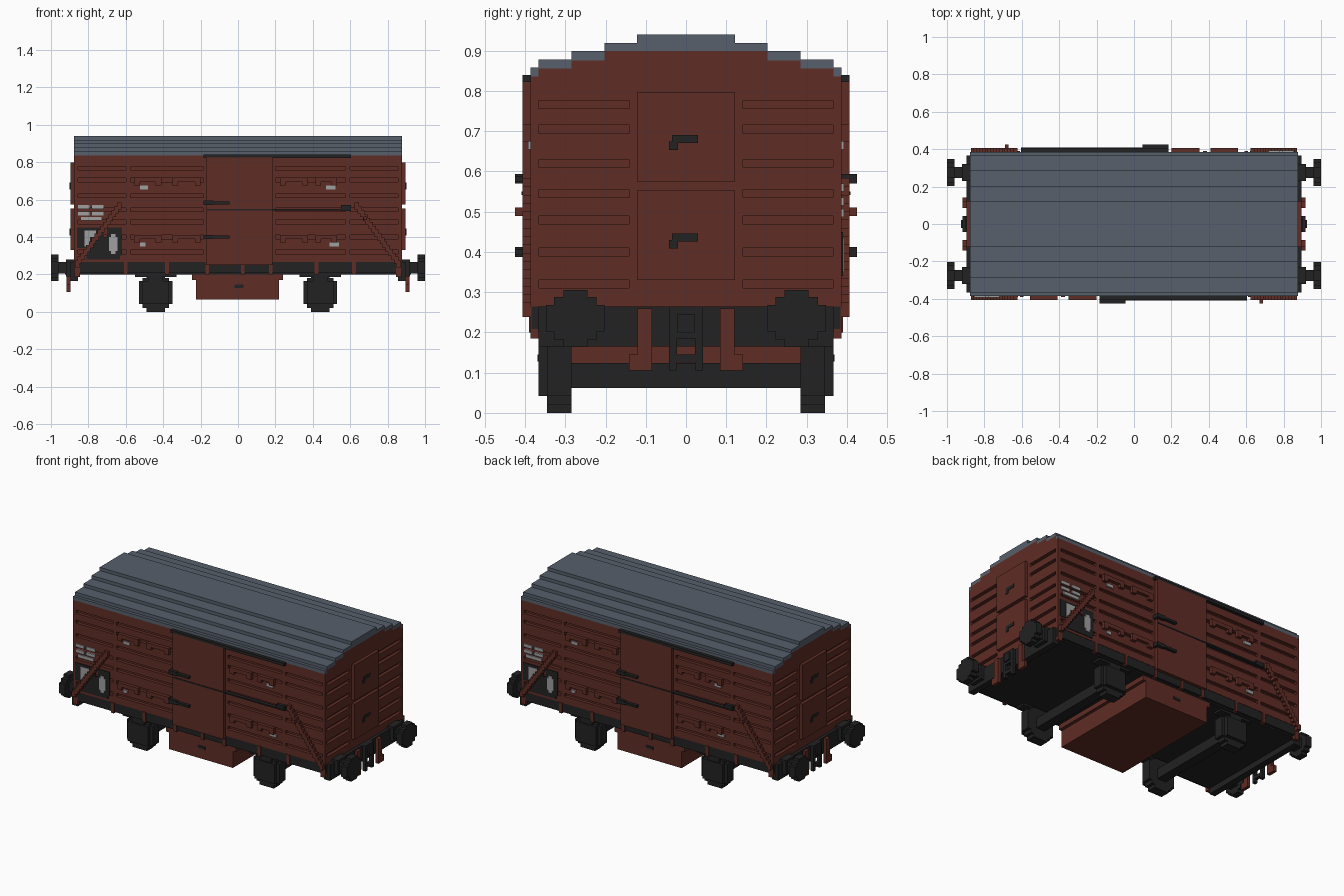
import bpy, bmesh

cube = bpy.data.objects.get("Cube")
if cube:
    bpy.data.objects.remove(cube, do_unlink=True)


def material(name, r, g, b):
    m = bpy.data.materials.new(name)
    m.use_nodes = True
    m.diffuse_color = (r, g, b, 1)
    m.node_tree.nodes["Principled BSDF"].inputs["Base Color"].default_value = (r, g, b, 1)
    return m


BROWN = material("red_brown", 0.115, 0.026, 0.018)
BLACK = material("black_iron", 0.016, 0.016, 0.016)
GREY = material("roof_grey", 0.095, 0.115, 0.15)
PALE = material("pale_marking", 0.35, 0.35, 0.35)


def part(name, mat, boxes, turn=False):
    """Join boxes (x0, x1, y0, y1, z0, z1); turn repeats them half a turn round z."""
    bm = bmesh.new()
    todo = list(boxes)
    if turn:
        todo += [(-b, -a, -d, -c, e, f) for a, b, c, d, e, f in todo]
    for a, b, c, d, e, f in todo:
        verts = bmesh.ops.create_cube(bm, size=1)["verts"]
        for v in verts:
            v.co.x = (a + b) / 2 + v.co.x * (b - a)
            v.co.y = (c + d) / 2 + v.co.y * (d - c)
            v.co.z = (e + f) / 2 + v.co.z * (f - e)
    me = bpy.data.meshes.new(name)
    bm.to_mesh(me)
    bm.free()
    me.materials.append(mat)
    ob = bpy.data.objects.new(name, me)
    bpy.context.collection.objects.link(ob)
    return ob


def both_sides(boxes):
    """Mirror boxes across y = 0."""
    return boxes + [(a, b, -d, -c, e, f) for a, b, c, d, e, f in boxes]


# Voxel thickness, body half length and half width
U = 0.02
L, W = 0.876, 0.386
FLOOR, EAVE = 0.265, 0.836
ROWS = [0.32, 0.4, 0.48, 0.545, 0.62, 0.705, 0.767]


def slotted(columns, top):
    """Strips (u0, u1, z0, z1) of a wall, leaving a slot in each row between columns."""
    out = []
    u0, u1 = columns[0][0], columns[-1][1]
    z = FLOOR
    for r in ROWS:
        out.append((u0, u1, z, r - U / 2))
        out += [(a, b, r - U / 2, r + U / 2) for a, b in columns]
        z = r + U / 2
    out.append((u0, u1, z, top))
    return out


# Body core and slotted walls
part("body_core", BROWN, [(U - L, L - U, U - W, W - U, 0.21, EAVE)])
side_cols = [(-L, -0.86), (-0.6, -0.575), (-0.185, 0.2), (0.575, 0.6), (0.86, L)]
part("side_walls", BROWN,
     [(a, b, -W, U - W, c, d) for a, b, c, d in slotted(side_cols, EAVE)], True)
end_cols = [(-W, -0.367), (-0.142, 0.142), (0.367, W)]
part("end_walls", BROWN,
     [(L - U, L, a, b, c, d) for a, b, c, d in slotted(end_cols, EAVE)], True)

# Stepped gable and roof
steps = [0.122, 0.203, 0.285, 0.367, W]
gable, roof = [], []
for i, half in enumerate(steps):
    top = 0.94 - i * 0.0205
    if i < 2:
        roof.append((-L, L, -half, half, top - 0.0205, top))
    else:
        roof += both_sides([(-L, L, steps[i - 1], half, top - 0.0225, top)])
        gable.append((-L, L, -steps[i - 1], steps[i - 1], EAVE - 0.01, top))
part("roof", GREY, roof)
part("gable", BROWN, gable)

# Sliding doors, their rails and handles
part("sliding_doors", BROWN, [(-0.17, 0.185, -W - U, -W, 0.25, 0.825)], True)
part("door_rails", BLACK, [(-0.185, 0.605, -W - U, -W, 0.822, 0.84),
                           (-0.165, 0.605, -W - U - 0.003, -W, 0.542, 0.55),
                           (0.55, 0.605, -W - U, -W, 0.54, 0.57)], True)
handles = []
for z in (0.4, 0.582):
    handles += [(-0.185, -0.13, -0.425, -W, z - 0.012, z + 0.012),
                (-0.13, -0.045, -0.425, -W, z - 0.007, z + 0.007)]
part("door_handles", BLACK, handles, True)

# Ventilation hatch slides: a bar with two short legs
hatch = []
for a, b in ((-0.555, -0.41), (-0.35, -0.2), (0.225, 0.375), (0.415, 0.53)):
    for z in (0.4, 0.705):
        hatch.append((a, b, -W - U, -W, z - 0.012, z + 0.012))
        hatch += [(u, u + 0.03, -W - U, -W, z - 0.03, z) for u in (a, b - 0.03)]
part("hatch_slides", BROWN, hatch, True)

# Diagonal braces climbing in steps from the lower corners
brace = []
N = 16
for i in range(N):
    x, z = 0.86 - 0.24 * i / N, 0.25 + 0.33 * i / N
    for s in (-1, 1):
        c = s * x
        brace.append((c - 0.012, c + 0.012, -W - U, -W, z - 0.012, z + 0.024))
brace.append((0.67, 0.69, -0.425, -W, 0.49, 0.51))
part("diagonal_braces", BROWN, brace, True)

# Painted data panels and small labels
F = -W - 0.004
part("data_panels", BLACK, [(-0.86, -0.72, F, -W, 0.34, 0.45),
                            (-0.81, -0.63, F, -W, 0.28, 0.4),
                            (-0.7, -0.62, F, -W, 0.3, 0.45)], True)
marks = [(-0.525, -0.48, 0.655), (-0.525, -0.495, 0.35), (0.47, 0.52, 0.655), (0.49, 0.54, 0.35)]
marks += [(a, a + 0.06, z) for a in (-0.855, -0.78) for z in (0.515, 0.55)]
marks.append((-0.84, -0.73, 0.487))
labels = [(a, b, F - 0.003, -W, z, z + U) for a, b, z in marks]
labels += [(-0.82, -0.76, F - 0.003, -W, 0.4, 0.435), (-0.82, -0.79, F - 0.003, -W, 0.35, 0.4),
           (-0.69, -0.645, F - 0.003, -W, 0.325, 0.4), (-0.68, -0.655, F - 0.003, -W, 0.31, 0.415)]
part("labels", PALE, labels, True)

# End doors with latches
part("end_doors", BROWN, [(L, L + U, -0.122, 0.122, a, a + 0.223) for a in (0.33, 0.575)], True)
latches = []
for z in (0.44, 0.685):
    latches.append((L + U, L + U + 0.004, -0.035, 0.03, z - 0.014, z + 0.006))
    latches.append((L + U, L + U + 0.004, -0.042, -0.02, z - 0.032, z - 0.01))
part("end_latches", BLACK, latches, True)

# Underframe, sill posts and end beams
part("underframe", BLACK, [(-L, L, U - W - 0.002, W - U + 0.002, 0.2, 0.212)])
part("side_sills", BLACK, [(-L, L, -W + 0.002, U - W, 0.208, FLOOR)], True)
posts = [(x - 0.01, x + 0.01, -W - 0.004, U - W, 0.2, FLOOR)
         for x in (-0.6, -0.38, -0.165, 0.025, 0.175, 0.42, 0.62)]
posts += [(x - 0.015, x + 0.015, -W, -0.367, 0.185, FLOOR) for x in (-0.86, 0.86)]
part("sill_posts", BROWN, posts, True)
part("end_beams", BLACK, [(L - U, L + U, -0.367, 0.367, 0.165, FLOOR)], True)

# Belly box
part("belly_box", BROWN, [(-0.225, 0.22, -0.365, 0.365, 0.065, 0.2),
                          (-0.245, 0.24, -0.365, 0.365, 0.17, 0.2)])
part("belly_catch", BLACK, [(-0.02, 0.03, -0.369, -0.36, 0.128, 0.145)], True)

# Wheels with axle boxes, springs and axles
wheels, axles = [], []
for x in (-0.44, 0.44):
    for half, lo, hi in ((0.05, 0, 0.19), (0.07, 0.02, 0.18), (0.09, 0.042, 0.165)):
        wheels += both_sides([(x - half, x + half, 0.285, 0.345, lo, hi)])
    wheels += both_sides([(x - 0.07, x + 0.07, 0.345, 0.367, 0.042, 0.165),
                          (x - 0.11, x + 0.11, 0.3, 0.36, 0.187, 0.205),
                          (x - 0.04, x + 0.04, 0.3, 0.36, 0.16, 0.205)])
    axles.append((x - 0.03, x + 0.03, -0.29, 0.29, 0.062, 0.124))
part("wheels", BLACK, wheels)
part("axles", BLACK, axles)

# Buffers with stepped round heads
buffers = []
for y in (-0.275, 0.275):
    buffers.append((L, 0.97, y - 0.03, y + 0.03, 0.205, FLOOR))
    buffers.append((L, 0.92, y - 0.045, y + 0.045, 0.19, 0.28))
    for w, h in ((0.073, 0.033), (0.053, 0.053), (0.03, 0.071)):
        buffers.append((0.96, 1, y - w, y + w, 0.235 - h, 0.235 + h))
part("buffers", BLACK, buffers, True)

# Coupling hook, hanging links and brake hoses
X = L + U
part("couplings", BLACK, [(X, X + U, -0.042, 0.042, 0.185, FLOOR),
                          (X, X + 0.03, -0.022, 0.022, 0.2, 0.245),
                          (X, X + U, -0.042, -0.022, 0.105, 0.185),
                          (X, X + U, 0.022, 0.042, 0.105, 0.185),
                          (X, X + U, -0.022, 0.022, 0.125, 0.145)], True)
part("brake_hoses", BROWN, both_sides([(X, X + U, 0.085, 0.12, 0.105, 0.26),
                                       (X, X + U, 0.085, 0.142, 0.105, 0.145)]), True)
